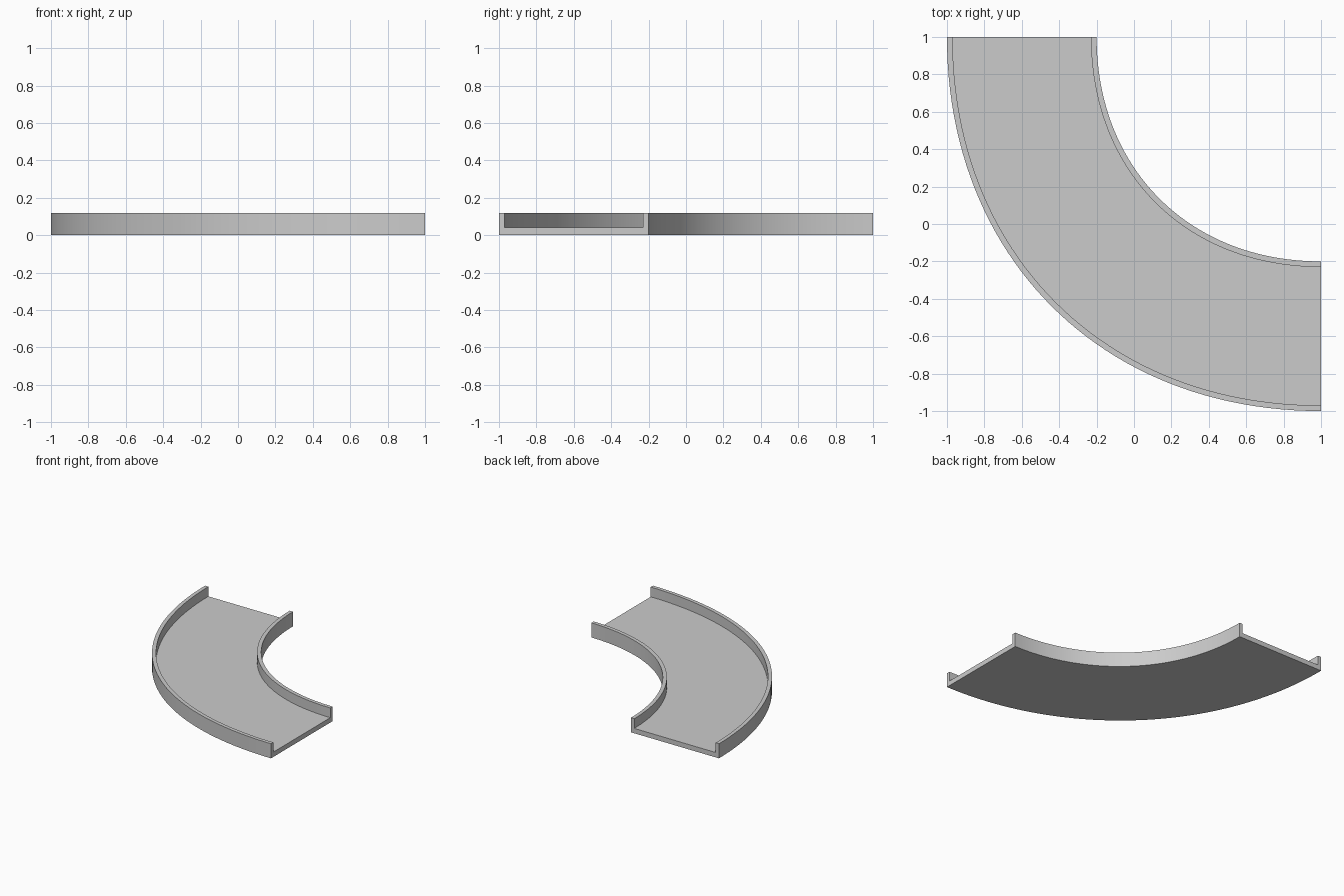
import bpy, bmesh, math

if "Cube" in bpy.data.objects:
    bpy.data.objects.remove(bpy.data.objects["Cube"])

K = 0.587        # handle length of the quarter bend (slightly fuller than a circle)
STEPS = 48

# U-shaped cross-section: (distance from bend corner, height)
PROFILE = [(1.2, 0), (2.0, 0), (2.0, 0.12), (1.97, 0.12),
           (1.97, 0.04), (1.23, 0.04), (1.23, 0.12), (1.2, 0.12)]


def bend(t):
    """Unit quarter bend from (1, 0) to (0, 1) as a cubic curve."""
    u = 1 - t
    a, b, c, d = u**3, 3 * u * u * t, 3 * u * t * t, t**3
    return a + b + c * K, b * K + c + d


# Curved tray: sweep the section round the corner at (1, 1)
bm = bmesh.new()
rings = []
for i in range(STEPS + 1):
    bx, by = bend(i / STEPS)
    rings.append([bm.verts.new((1 - r * bx, 1 - r * by, z)) for r, z in PROFILE])
n = len(PROFILE)
for r0, r1 in zip(rings, rings[1:]):
    for j in range(n):
        k = (j + 1) % n
        bm.faces.new((r0[j], r0[k], r1[k], r1[j]))

# Open ends: flat U-shaped caps
bm.faces.new(rings[0])
bm.faces.new(rings[-1][::-1])
bmesh.ops.recalc_face_normals(bm, faces=bm.faces)

mesh = bpy.data.meshes.new("curved_tray")
bm.to_mesh(mesh)
bm.free()
tray = bpy.data.objects.new("curved_tray", mesh)
bpy.context.collection.objects.link(tray)
bpy.context.view_layer.objects.active = tray
tray.select_set(True)
bpy.ops.object.shade_smooth_by_angle(angle=math.radians(30))
